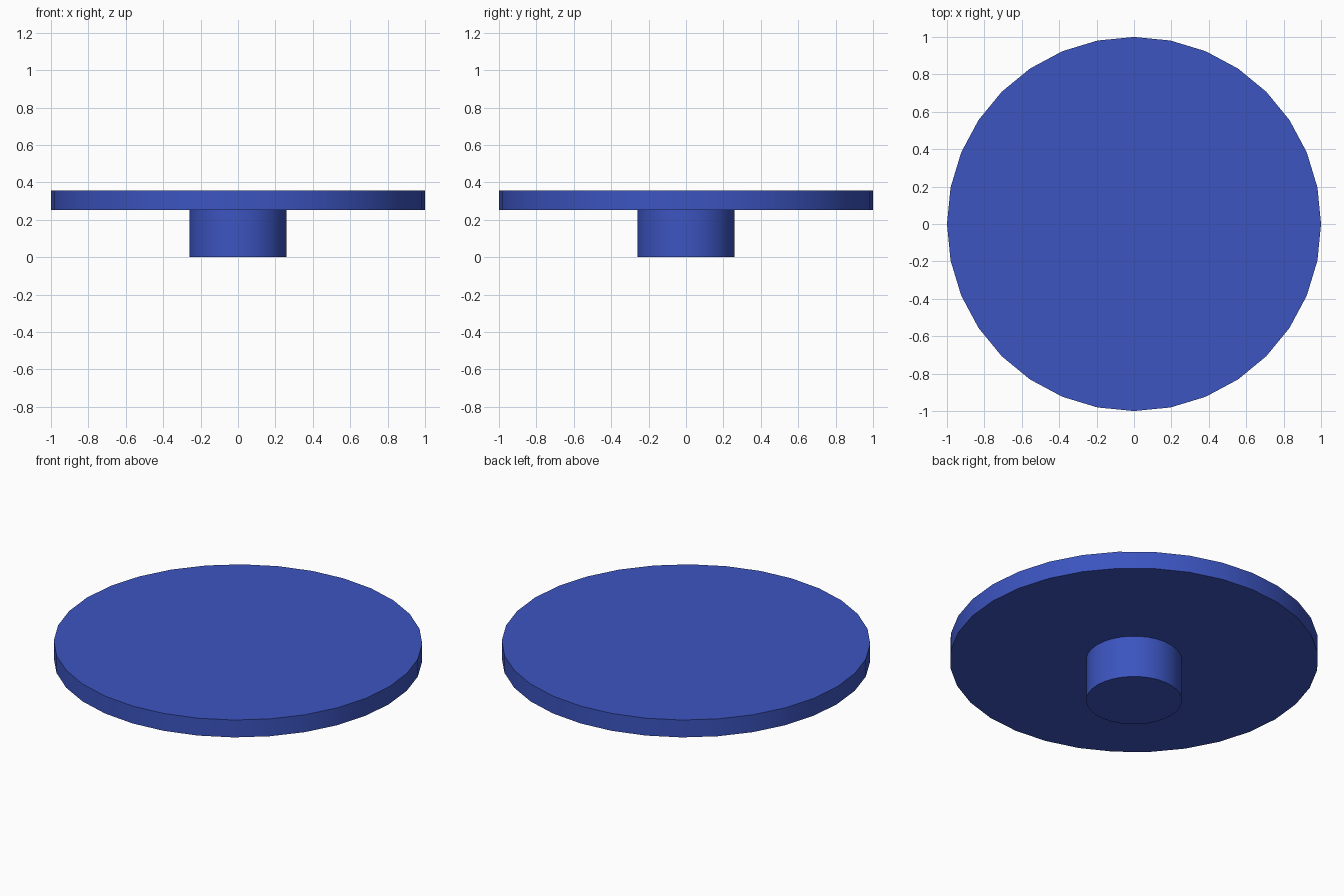
import bpy
import math

if "Cube" in bpy.data.objects:
    bpy.data.objects.remove(bpy.data.objects["Cube"])

blue = bpy.data.materials.new("blue")
blue.diffuse_color = (0.045, 0.09, 0.53, 1)
blue.use_nodes = True
blue.node_tree.nodes["Principled BSDF"].inputs["Base Color"].default_value = blue.diffuse_color


def cylinder(name, radius, bottom, top):
    bpy.ops.mesh.primitive_cylinder_add(
        vertices=32, radius=radius, depth=top - bottom,
        location=(0, 0, (bottom + top) / 2))
    obj = bpy.context.object
    obj.name = name
    obj.data.materials.append(blue)
    bpy.ops.object.shade_smooth_by_angle(angle=math.radians(30))
    return obj


# Short round stem on the ground
cylinder("stem", 0.26, 0.0, 0.252)
# Wide flat disc on top
cylinder("disc", 1.0, 0.252, 0.356)
